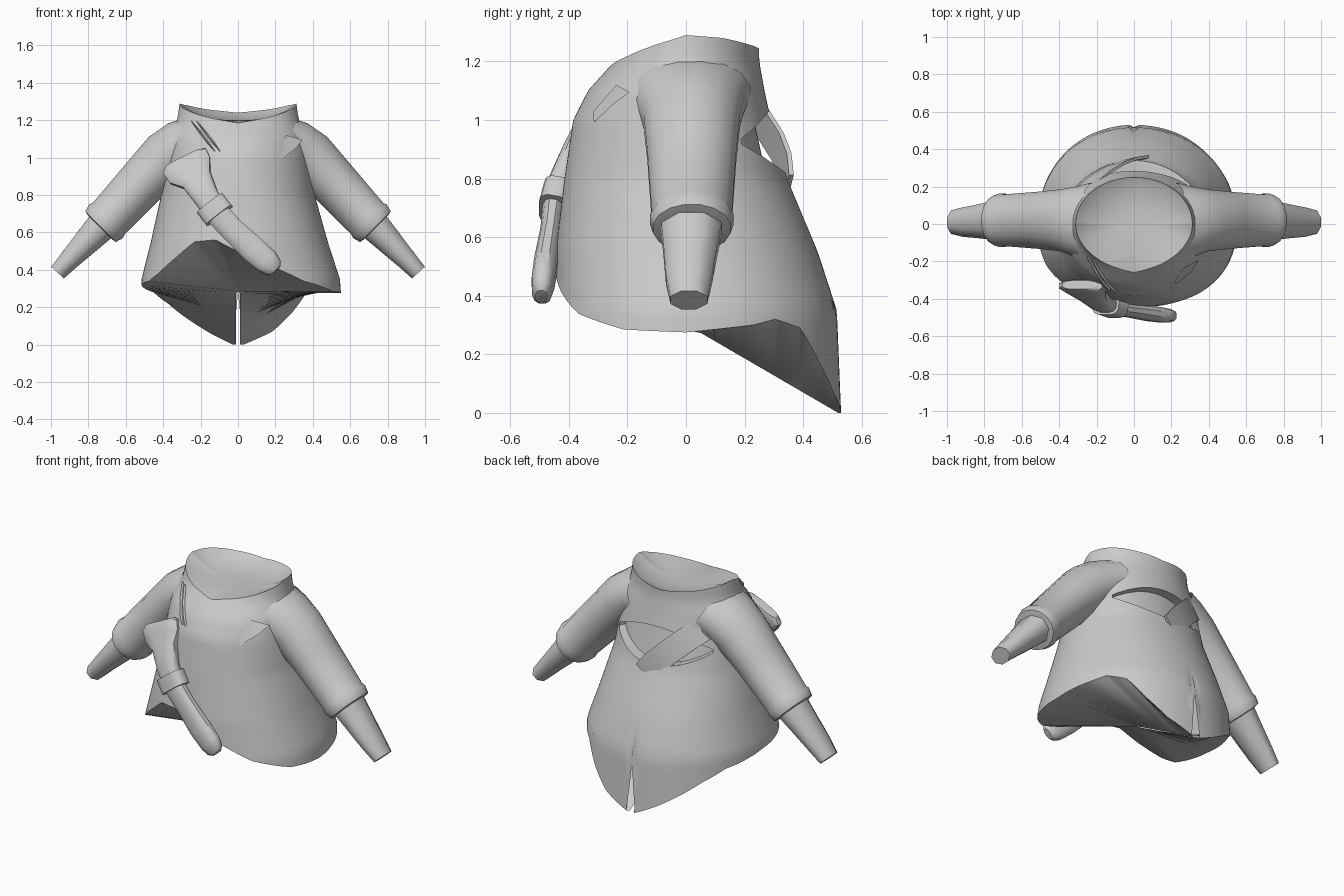
import bpy, bmesh, math
from mathutils import Vector

if "Cube" in bpy.data.objects:
    bpy.data.objects.remove(bpy.data.objects["Cube"])


def interp(keys, t):
    """Piecewise linear lookup; each key is (t, value, value, ...)."""
    if t <= keys[0][0]:
        return keys[0][1:]
    for a, b in zip(keys, keys[1:]):
        if t <= b[0]:
            f = (t - a[0]) / (b[0] - a[0])
            return tuple(p + (q - p) * f for p, q in zip(a[1:], b[1:]))
    return keys[-1][1:]


def finish(name, bm, angle=40):
    bmesh.ops.recalc_face_normals(bm, faces=bm.faces)
    me = bpy.data.meshes.new(name)
    bm.to_mesh(me)
    bm.free()
    ob = bpy.data.objects.new(name, me)
    bpy.context.collection.objects.link(ob)
    bpy.ops.object.select_all(action='DESELECT')
    ob.select_set(True)
    bpy.context.view_layer.objects.active = ob
    bpy.ops.object.shade_smooth_by_angle(angle=math.radians(angle))
    return ob


def bridge(bm, rows):
    for a, b in zip(rows, rows[1:]):
        n = len(a)
        for i in range(n):
            j = (i + 1) % n
            bm.faces.new((a[i], a[j], b[j], b[i]))


def spow(v, e):
    return math.copysign(abs(v) ** e, v)


def loft(name, stations, sides=12, flat=1.0, angle=40, cap_start=True):
    """Tube through (x, y, z, half width, half depth) stations."""
    bm = bmesh.new()
    pts = [Vector(s[:3]) for s in stations]
    rows = []
    for i, s in enumerate(stations):
        t = (pts[min(i + 1, len(pts) - 1)] - pts[max(i - 1, 0)]).normalized()
        n = (Vector((0, 1, 0)) - t * t.y).normalized()
        w = t.cross(n)
        row = []
        for k in range(sides):
            a = 2 * math.pi * (k + 0.5) / sides
            c, d = spow(math.cos(a), flat), spow(math.sin(a), flat)
            row.append(bm.verts.new(pts[i] + w * c * s[3] + n * d * s[4]))
        rows.append(row)
    bridge(bm, rows)
    if cap_start:
        bm.faces.new(rows[0])
    bm.faces.new(rows[-1])
    return finish(name, bm, angle)


# Garment cross-sections: height, half width, front depth, back depth
BODY = [(0, .57, .45, .53), (.35, .545, .45, .515), (.55, .48, .445, .45),
        (.8, .41, .415, .345), (1.0, .385, .385, .29), (1.1, .375, .335, .268),
        (1.2, .325, .245, .25), (1.3, .31, .2, .25)]
# Hem height and neckline height by angle (0 = +x, 90 = back, 270 = front)
HEM = [(0, .275), (25, .30), (35, .32), (48, .29), (60, .17), (72, .07),
       (87.5, 0), (90, .28), (92.5, 0), (105, .06), (120, .14), (135, .22),
       (150, .28), (180, .32), (205, .34), (215, .38), (230, .47), (242, .55),
       (257, .56), (270, .5), (290, .41), (307, .34), (335, .285), (360, .275)]
NECK = [(0, 1.29), (30, 1.28), (60, 1.257), (90, 1.24), (120, 1.257), (150, 1.28),
        (180, 1.29), (210, 1.255), (240, 1.215), (270, 1.185), (300, 1.215),
        (330, 1.255), (360, 1.29)]


def surface(deg, z):
    hx, front, back = interp(BODY, z)
    c, s = math.cos(math.radians(deg)), math.sin(math.radians(deg))
    if c < 0:
        hx *= interp([(.3, .94), (.8, 1)], z)[0]
    e = interp([(.3, .87 if s < 0 else .95), (1.05, 1)], z)[0]
    return Vector((hx * spow(c, e), (back if s > 0 else front) * spow(s, e), z))


def front_point(x, z, lift):
    hx, front, _ = interp(BODY, z)
    return Vector((x, -front * math.sqrt(1 - min(.99, (x / hx) ** 2)) - lift, z))


# Torso shell with dished neck, pointed split tail and uneven hem
bm = bmesh.new()
N, UP, LOW, WAIST = 144, 20, 10, .65
degs = [360 * i / N for i in range(N)]
rows, angle_of = [], {}
for s in (.08, .3, .55, .8, .96):
    row = []
    for d in degs:
        z = interp(NECK, d)[0]
        p = surface(d, z)
        row.append(bm.verts.new((p.x * s, p.y * s, 1.2 + (z - 1.2) * s ** 3)))
    rows.append(row)
for k in range(UP + LOW + 1):
    row = []
    for d in degs:
        top, hem = interp(NECK, d)[0], interp(HEM, d)[0]
        if k <= UP:
            z = top + (WAIST - top) * k / UP
        else:
            z = WAIST + (hem - WAIST) * (k - UP) / LOW
        v = bm.verts.new(surface(d, z))
        angle_of[v] = d
        row.append(v)
    rows.append(row)
bridge(bm, rows)
bm.faces.new(rows[0])

# Lens-shaped recess across the upper back
HALF, MID = .33, .925


def lens(x):
    return .105 * max(0, 1 - (x / HALF) ** 2)


patch = set()
for f in bm.faces:
    c = f.calc_center_median()
    if c.y > .1 and abs(c.z - MID) < lens(c.x):
        patch.add(f)
for v in {v for f in patch for v in f.verts}:
    if any(f not in patch for f in v.link_faces):
        side = 1 if v.co.z > MID else -1
        v.co = surface(angle_of[v], MID + side * lens(v.co.x))
new = bmesh.ops.extrude_face_region(bm, geom=list(patch))['geom']
for v in [g for g in new if isinstance(g, bmesh.types.BMVert)]:
    v.co.x *= .95
    v.co.y *= .8
bmesh.ops.delete(bm, geom=[f for f in patch if f.is_valid], context='FACES')
finish("coat_body", bm, 35)

# Underside: hem drawn in to a ridge that falls straight to the tail tip
bm = bmesh.new()
hem_row, ridge = [], []
for d in degs:
    p = surface(d, interp(HEM, d)[0])
    y = min(max(p.y, .03), .52)
    x = math.copysign(.012, p.x) if y > .03 else 0
    hem_row.append(bm.verts.new(p))
    ridge.append(bm.verts.new((x, y, .285 - .285 * (y - .03) / .49)))
for i in range(N):
    j = (i + 1) % N
    if degs[i] in (87.5, 90):
        continue
    bm.faces.new((hem_row[i], hem_row[j], ridge[j], ridge[i]))
bmesh.ops.remove_doubles(bm, verts=bm.verts, dist=.0005)
loose = [v for v in bm.verts if not v.link_faces]
bmesh.ops.delete(bm, geom=loose, context='VERTS')
bmesh.ops.triangulate(bm, faces=bm.faces)
finish("coat_underside", bm, 60)

# Strap across the recess
bm = bmesh.new()
rows = []
for x, y, z in [(-.25, .205, 1.045), (-.18, .265, .985), (-.10, .313, .91),
                (-.03, .34, .84), (.03, .348, .765)]:
    rows.append([bm.verts.new((x + u * .05, y + u * .012 + o, z + u * .048))
                 for u, o in ((-1, -.008), (1, -.008), (1, .008), (-1, .008))])
bridge(bm, rows)
bm.faces.new(rows[0])
bm.faces.new(rows[-1])
finish("back_strap", bm, 40)

# Sleeves with wide cuffs, and narrow under-sleeves
for side, label in ((1, "right"), (-1, "left")):
    def mir(st):
        return [(side * x, y, z, w, d) for x, y, z, w, d in st]
    loft(label + "_sleeve", mir([
        (.235, .01, 1.085, .14, .215), (.30, .015, 1.055, .15, .19),
        (.38, .02, 1.0, .15, .168), (.50, .02, .88, .135, .155),
        (.69, .02, .675, .122, .14), (.705, .02, .66, .13, .145),
        (.735, .02, .63, .118, .135), (.738, .02, .627, .09, .11)]), 16,
        cap_start=False)
    loft(label + "_under_sleeve", mir([
        (.70, .02, .665, .095, .118), (.80, .015, .56, .078, .10),
        (.90, .01, .455, .06, .085), (.965, .01, .385, .05, .068)]), 8, angle=60,
        cap_start=False)

# Sheathed tool slung over the chest
loft("tool_handle", [
    (-.295, -.325, 1.0, .10, .025), (-.285, -.33, .98, .135, .036),
    (-.255, -.35, .93, .13, .038), (-.22, -.385, .88, .085, .04),
    (-.17, -.425, .79, .07, .042), (-.11, -.45, .70, .065, .04)], 12, .7)
loft("tool_band", [
    (-.15, -.435, .755, .088, .052), (-.10, -.452, .69, .088, .052)], 12, .6)
loft("tool_sheath", [
    (-.12, -.45, .71, .068, .04), (-.03, -.462, .615, .066, .036),
    (.08, -.478, .51, .072, .042), (.155, -.488, .445, .07, .04),
    (.19, -.492, .412, .055, .034), (.205, -.494, .397, .03, .02)], 12, .8)

# Torn flap on one side of the chest
bm = bmesh.new()
outline = [(.235, .99, .008), (.212, 1.03, .008), (.26, 1.12, .015),
           (.345, 1.095, .06), (.31, 1.05, .045)]
bm.faces.new([bm.verts.new(front_point(*p)) for p in outline])
bmesh.ops.triangulate(bm, faces=bm.faces)
finish("chest_flap", bm, 30)

# Slash ridges on the other side
for i, dx in enumerate((0, .028)):
    st = []
    for t, w in ((0, .002), (.35, .007), (.7, .007), (1, .002)):
        p = front_point(-.245 + dx + .12 * t, 1.19 - .155 * t, .003)
        st.append((p.x, p.y, p.z, w, .01))
    loft("slash_ridge_%d" % (i + 1), st, 6)
